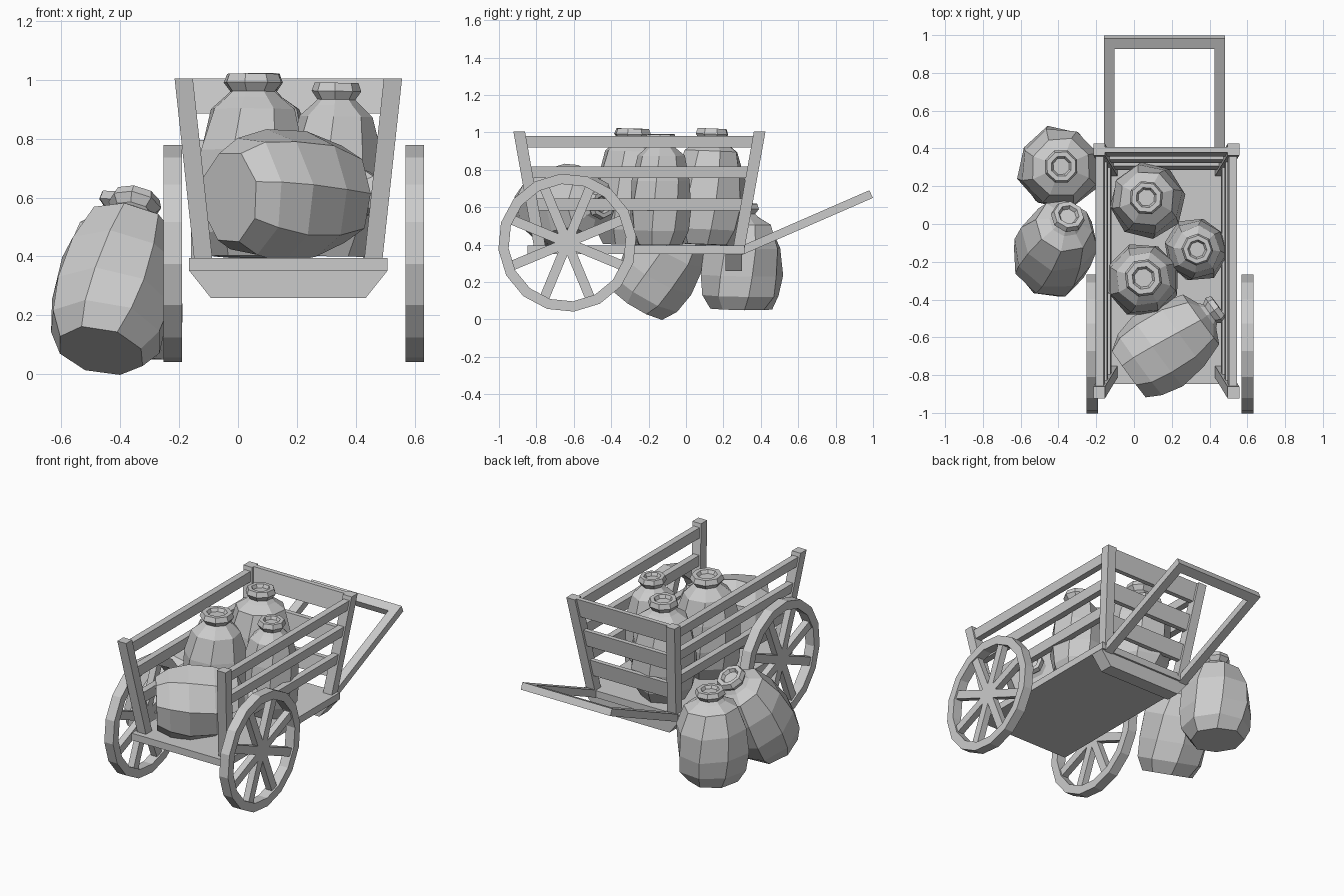
import bpy, bmesh, math, random
from mathutils import Vector, Matrix

if "Cube" in bpy.data.objects:
    bpy.data.objects.remove(bpy.data.objects["Cube"])

random.seed(4)
CX, CY = 0.171, -0.249   # cart centre


def finish(name, bm):
    bmesh.ops.recalc_face_normals(bm, faces=bm.faces)
    me = bpy.data.meshes.new(name)
    bm.to_mesh(me)
    bm.free()
    ob = bpy.data.objects.new(name, me)
    bpy.context.collection.objects.link(ob)
    return ob


def prism(name, lo, hi, size_lo, size_hi=None):
    """Box between two horizontal rectangles, which may be offset (sheared)."""
    bm = bmesh.new()
    rings = []
    for c, s in ((lo, size_lo), (hi, size_hi or size_lo)):
        rings.append([bm.verts.new((c[0] + a * s[0] / 2, c[1] + b * s[1] / 2, c[2]))
                      for a, b in ((-1, -1), (1, -1), (1, 1), (-1, 1))])
    for r in rings:
        bm.faces.new(r)
    for i in range(4):
        j = (i + 1) % 4
        bm.faces.new((rings[0][i], rings[0][j], rings[1][j], rings[1][i]))
    return finish(name, bm)


def beam(name, p, q, w, h):
    """Square bar from p to q in the yz plane, w wide in x."""
    p, q = Vector(p), Vector(q)
    d = q - p
    bm = bmesh.new()
    m = (Matrix.Translation((p + q) / 2) @ Matrix.Rotation(math.atan2(d.z, d.y), 4, 'X')
         @ Matrix.Diagonal((w, d.length, h, 1)))
    bmesh.ops.create_cube(bm, size=1, matrix=m)
    return finish(name, bm)


# bed and the tapered cross beam under its back end
prism("bed", (CX, -0.268, 0.35), (CX, -0.268, 0.395), (0.675, 1.16))
prism("under_beam", (CX, 0.255, 0.258), (CX, 0.255, 0.352), (0.525, 0.09), (0.675, 0.09))


# outward lean of the side walls at a given height
def lean_x(z):
    return 0.29 + (z - 0.4) / 0.6 * 0.065


def lean_y(z):
    return 0.535 + (z - 0.4) / 0.6 * 0.107


for s, side in ((-1, "left"), (1, "right")):
    # corner posts
    for e, end in ((-1, "front"), (1, "back")):
        prism(f"{side}_{end}_post",
              (CX + s * lean_x(0.38), CY + e * lean_y(0.38), 0.38),
              (CX + s * lean_x(1.005), CY + e * lean_y(1.005), 1.005), (0.062, 0.062))
    # side rails
    for z in (0.583, 0.755, 0.918):
        prism(f"{side}_rail", (CX + s * lean_x(z), CY, z),
              (CX + s * lean_x(z + 0.062), CY, z + 0.062), (0.042, 2 * lean_y(z)))
    # pull handle arms
    beam(f"{side}_handle_arm", (CX - 0.01 + s * 0.292, 0.29, 0.365),
         (CX - 0.01 + s * 0.292, 0.99, 0.67), 0.056, 0.045)

# back slats
for z, h in ((0.49, 0.105), (0.69, 0.105), (0.885, 0.12)):
    prism("back_slat", (CX, CY + lean_y(z), z), (CX, CY + lean_y(z + h), z + h),
          (2 * lean_x(z), 0.03))
# handle grip
beam("handle_grip", (CX - 0.01, 0.935, 0.646), (CX - 0.01, 0.99, 0.67), 0.64, 0.045)


# wheels: faceted rim with flat spokes
def wheel(name, x, y=-0.635, z=0.41, ro=0.37, ri=0.315, w=0.063, n=16, spokes=8):
    bm = bmesh.new()
    rings = []
    for i in range(n):
        a = 2 * math.pi * (i + 0.25) / n
        rings.append([bm.verts.new((dx * w / 2, r * math.cos(a), r * math.sin(a)))
                      for dx, r in ((-1, ro), (1, ro), (1, ri), (-1, ri))])
    for i in range(n):
        a, b = rings[i], rings[(i + 1) % n]
        for k in range(4):
            m = (k + 1) % 4
            bm.faces.new((a[k], a[m], b[m], b[k]))
    for i in range(spokes):
        m = (Matrix.Rotation(2 * math.pi * (i + 0.5) / spokes, 4, 'X')
             @ Matrix.Translation((0, ri / 2, 0)) @ Matrix.Diagonal((0.042, ri + 0.01, 0.052, 1)))
        bmesh.ops.create_cube(bm, size=1, matrix=m)
    finish(name, bm).location = (x, y, z)


wheel("left_wheel", -0.221)
wheel("right_wheel", 0.6)

# sacks: lumpy eight-sided bags with a tied, open neck (radius, height)
PROFILE = [(0.15, 0), (0.195, 0.08), (0.207, 0.2), (0.195, 0.36), (0.15, 0.5),
           (0.1, 0.54), (0.078, 0.56), (0.102, 0.59), (0.09, 0.62),
           (0.062, 0.62), (0.05, 0.6)]


def sack(name, base, top, fat=1.0, neck=1.0, turn=0.0, n=8):
    base, top = Vector(base), Vector(top)
    d = top - base
    bm = bmesh.new()
    rings = []
    for k, (r, h) in enumerate(PROFILE):
        ring = []
        for i in range(n):
            a = 2 * math.pi * i / n + turn + 0.08 * min(k, 4)
            j = random.uniform(0.97, 1.05) if k < 5 else 1
            rr = r * j * (fat if k < 5 else neck)
            ring.append(bm.verts.new((rr * math.cos(a), rr * math.sin(a), h / 0.62 * d.length)))
        rings.append(ring)
    for a, b in zip(rings, rings[1:]):
        for i in range(n):
            j = (i + 1) % n
            bm.faces.new((a[i], a[j], b[j], b[i]))
    bm.faces.new(rings[0])
    bm.faces.new(rings[-1])
    ob = finish(name, bm)
    ob.matrix_world = Matrix.Translation(base) @ Vector((0, 0, 1)).rotation_difference(d).to_matrix().to_4x4()


sack("back_sack", (0.07, 0.115, 0.4), (0.065, 0.14, 1.02), 0.96, 0.9)
sack("middle_sack", (0.045, -0.3, 0.4), (0.05, -0.285, 1.02), 0.95, 1.0, 0.2)
sack("side_sack", (0.325, -0.135, 0.4), (0.335, -0.135, 0.99), 0.82, 0.83, 0.4)
sack("lying_sack", (-0.03, -0.79, 0.6), (0.45, -0.44, 0.615), 1.07, 0.8, 0.3)
sack("ground_sack", (-0.405, 0.295, 0.055), (-0.385, 0.305, 0.62), 1.06, 0.9, 0.1)
sack("leaning_sack", (-0.465, -0.245, 0.078), (-0.345, 0.05, 0.6), 1.04, 0.9, 0.3)
